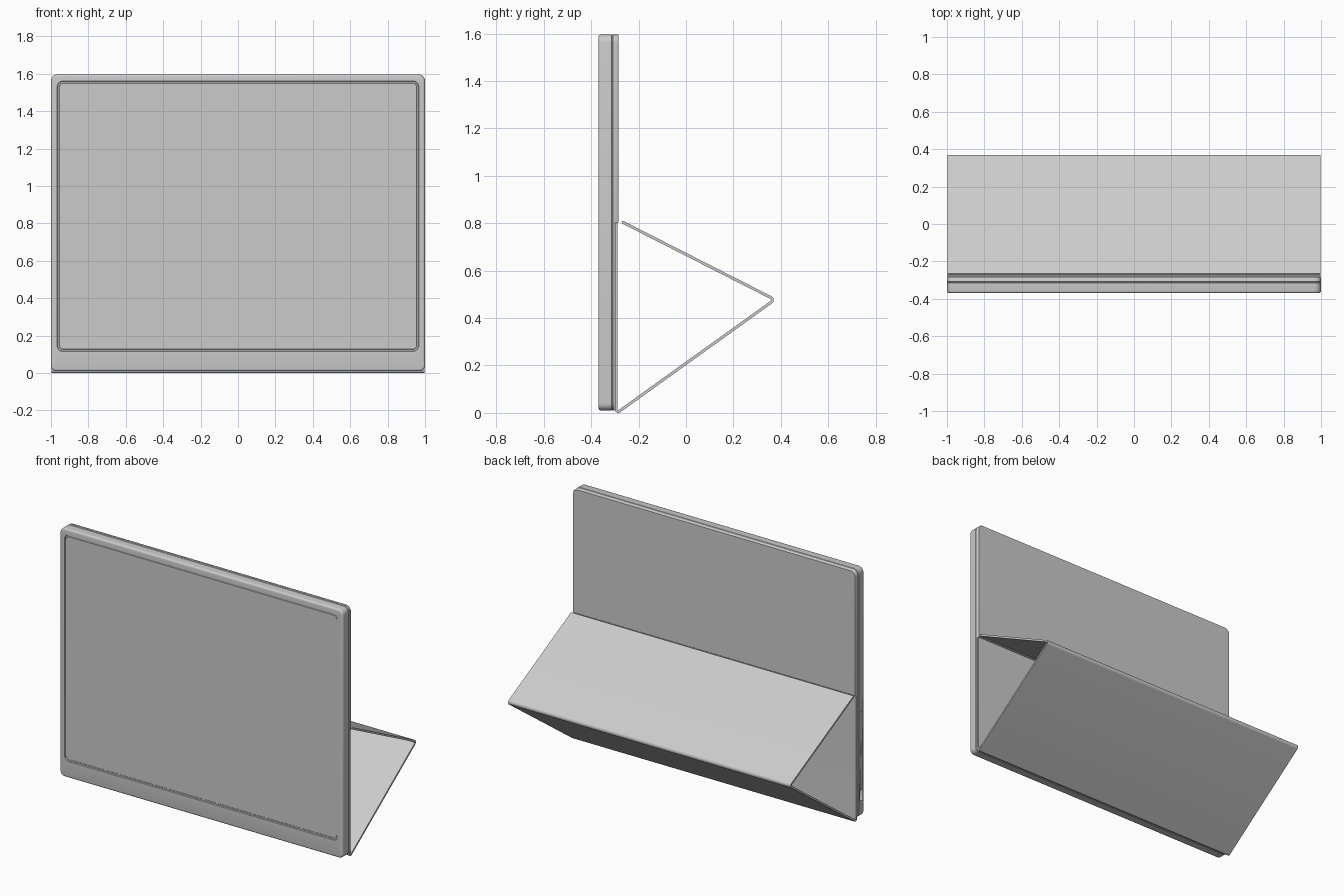
import bpy, bmesh, math
from mathutils import Vector

if "Cube" in bpy.data.objects:
    bpy.data.objects.remove(bpy.data.objects["Cube"])


def finish(bm, name, angle=35):
    bmesh.ops.remove_doubles(bm, verts=bm.verts, dist=1e-5)
    bmesh.ops.recalc_face_normals(bm, faces=bm.faces)
    me = bpy.data.meshes.new(name)
    bm.to_mesh(me)
    bm.free()
    ob = bpy.data.objects.new(name, me)
    bpy.context.collection.objects.link(ob)
    bpy.ops.object.select_all(action='DESELECT')
    ob.select_set(True)
    bpy.context.view_layer.objects.active = ob
    bpy.ops.object.shade_smooth_by_angle(angle=math.radians(angle))
    return ob


def rounded_rect(x, z0, z1, r_top, r_low, n=6):
    """Outline in xz, symmetric about x = 0."""
    pts = []
    for sx, sz, a0, r in ((1, 1, 0, r_top), (-1, 1, 90, r_top),
                          (-1, -1, 180, r_low), (1, -1, 270, r_low)):
        cx, cz = sx * (x - r), (z1 - r if sz > 0 else z0 + r)
        for i in range(n + 1):
            a = math.radians(a0 + 90 * i / n)
            pts.append((cx + r * math.cos(a), cz + r * math.sin(a)))
    return pts


def loft(name, rings):
    """Join (y, outline) rings from back to front and cap both ends."""
    bm = bmesh.new()
    loops = [[bm.verts.new((x, y, z)) for x, z in o] for y, o in rings]
    for a, b in zip(loops, loops[1:]):
        for i in range(len(a)):
            j = (i + 1) % len(a)
            bm.faces.new((a[i], a[j], b[j], b[i]))
    bm.faces.new(loops[0])
    bm.faces.new(loops[-1])
    return finish(bm, name)


def outer(inset, z0=0.01, low=0.03):
    return rounded_rect(1 - inset, z0 + inset, 1.597 - inset,
                        0.035 - inset, max(low - inset, 0.001))


def screen(inset):
    return rounded_rect(0.967 - inset, 0.115 + inset, 1.562 - inset,
                        0.032 - inset, 0.032 - inset)


# Display body: rounded slab with softened rims and a recessed screen
R = 0.012
rings = [(-0.311, outer(0.004)), (-0.315, outer(0))]
for i in range(5):
    a = math.radians(22.5 * i)
    rings.append((-0.37 + R - R * math.sin(a), outer(R * (1 - math.cos(a)))))
rings += [(-0.37, screen(0)), (-0.364, screen(0.003)),
          (-0.364, screen(0.011)), (-0.366, screen(0.013))]
body = loft("display_body", rings)

# Side port cut into the left edge
bm = bmesh.new()
slot = []
for s, a0 in ((1, 0), (-1, 180)):
    for i in range(9):
        a = math.radians(a0 + 180 * i / 8)
        slot.append((-0.342 + 0.013 * math.cos(a), 0.15 + s * 0.025 + 0.013 * math.sin(a)))
face = bm.faces.new([bm.verts.new((-1.05, y, z)) for y, z in slot])
ext = bmesh.ops.extrude_face_region(bm, geom=[face], use_keep_orig=True)
bmesh.ops.translate(bm, vec=(0.08, 0, 0),
                    verts=[v for v in ext["geom"] if isinstance(v, bmesh.types.BMVert)])
cutter = finish(bm, "port_cutter")
cutter.hide_render = True
mod = body.modifiers.new("port", 'BOOLEAN')
mod.operation, mod.object, mod.solver = 'DIFFERENCE', cutter, 'EXACT'
bpy.context.view_layer.objects.active = body
bpy.ops.object.modifier_apply(modifier="port")
bpy.data.objects.remove(cutter)

# Back plate behind the whole display, thicker above the fold line
loft("back_plate", [(-0.301, outer(0.001)), (-0.308, outer(0)), (-0.312, outer(0.004))])
loft("cover_upper_panel", [(-0.284, outer(0.004, 0.8, 0.002)), (-0.288, outer(0.001, 0.8, 0.002)),
                           (-0.302, outer(0, 0.8, 0.002))])


def fillet(path, radii, n=8):
    """Round the inner corners of a polyline."""
    pts = [Vector(path[0])]
    for p, c, q, r in zip(path, path[1:], path[2:], radii):
        c = Vector(c)
        u, v = (Vector(p) - c).normalized(), (Vector(q) - c).normalized()
        half = u.angle(v) / 2
        centre = c + (u + v).normalized() * r / math.sin(half)
        a = (c + u * r / math.tan(half) - centre).normalized()
        b = (c + v * r / math.tan(half) - centre).normalized()
        pts += [centre + a.lerp(b, i / n).normalized() * r for i in range(n + 1)]
    return pts + [Vector(path[-1])]


# Folding stand: one thin sheet as flap, lower panel and upper panel
H = 0.006
path = fillet([(-0.294, 0.8), (-0.294, -0.002), (0.375, 0.478), (-0.268, 0.805)],
              [0.008, 0.012])
left, right = [], []
for i, p in enumerate(path):
    d = (path[min(i + 1, len(path) - 1)] - path[max(i - 1, 0)])
    if 0 < i < len(path) - 1:  # average direction, independent of segment length
        d = (path[i + 1] - p).normalized() + (p - path[i - 1]).normalized()
    d.normalize()
    nrm = Vector((-d.y, d.x)) * H
    left.append(p + nrm)
    right.append(p - nrm)
tip = (path[-1] - path[-2]).normalized() * H * 0.7
profile = left + [path[-1] + tip] + right[::-1]
bm = bmesh.new()
ends = [[bm.verts.new((x, p.x, p.y)) for p in profile] for x in (-0.998, 0.998)]
m, n = len(profile), len(left)
for i in range(m):
    j = (i + 1) % m
    bm.faces.new((ends[0][i], ends[0][j], ends[1][j], ends[1][i]))
for e in ends:
    for i in range(n - 1):
        bm.faces.new((e[i], e[i + 1], e[m - 2 - i], e[m - 1 - i]))
    bm.faces.new((e[n - 1], e[n], e[n + 1]))
finish(bm, "folding_stand")
